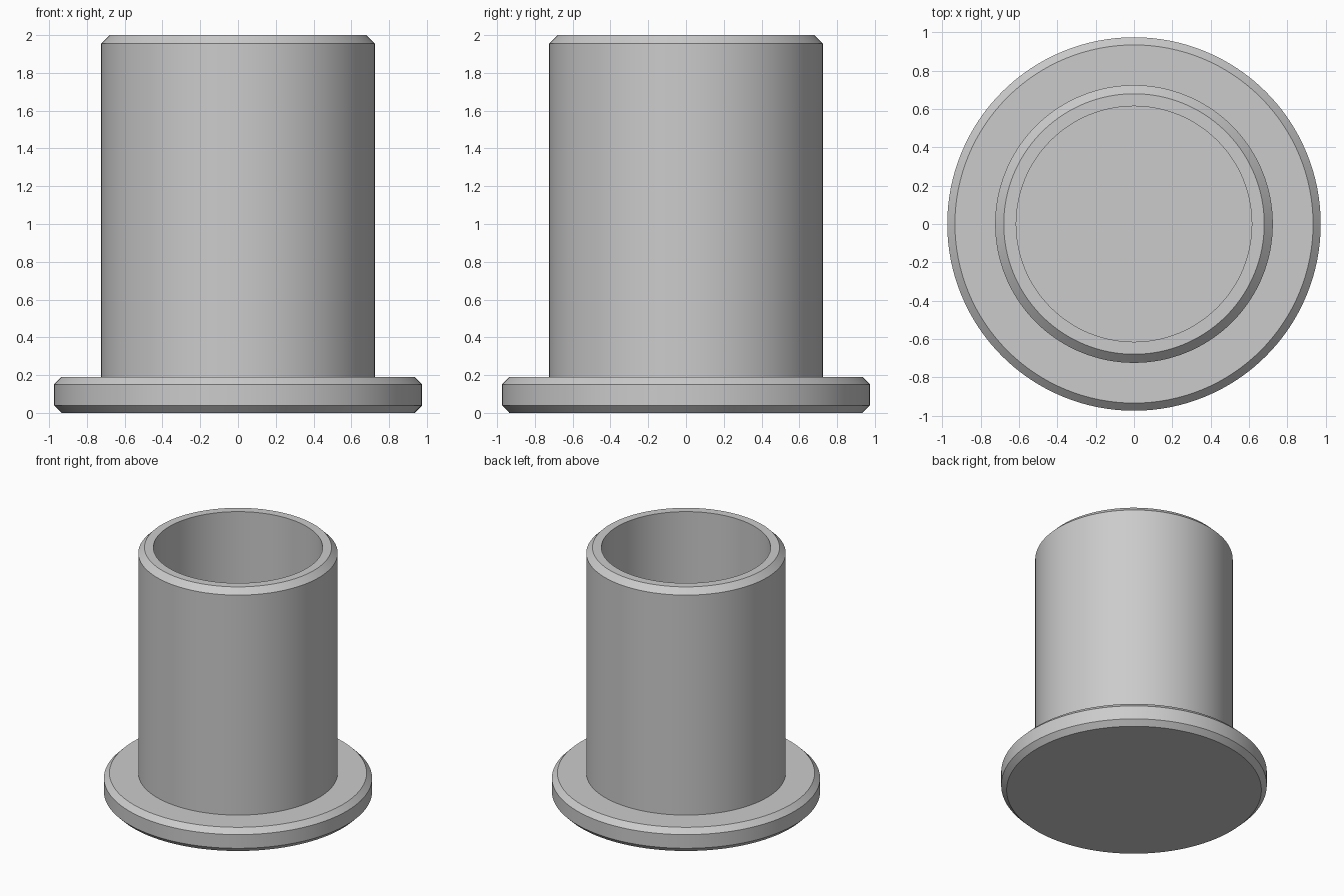
import bpy
import bmesh
from math import radians, tau

cube = bpy.data.objects.get("Cube")
if cube:
    bpy.data.objects.remove(cube, do_unlink=True)

SEGMENTS = 128
HEIGHT = 2.0
FLANGE_R, FLANGE_H, FLANGE_BEVEL = 0.975, 0.19, 0.04
TUBE_R, BORE_R, TUBE_BEVEL = 0.725, 0.615, 0.045
FLOOR_Z = FLANGE_H

# Plain grey metal
grey = bpy.data.materials.new("plain grey")
grey.use_nodes = True
colour = (0.6, 0.6, 0.6, 1.0)
grey.diffuse_color = colour
grey.node_tree.nodes["Principled BSDF"].inputs["Base Color"].default_value = colour


def lathe(name, profile):
    """Revolve (radius, z) points about z, from axis to axis."""
    bm = bmesh.new()
    verts = [bm.verts.new((r, 0, z)) for r, z in profile]
    edges = [bm.edges.new(pair) for pair in zip(verts, verts[1:])]
    bmesh.ops.spin(bm, geom=verts + edges, cent=(0, 0, 0), axis=(0, 0, 1),
                   angle=tau, steps=SEGMENTS, use_duplicate=False)
    bmesh.ops.remove_doubles(bm, verts=bm.verts, dist=0.0001)
    bmesh.ops.recalc_face_normals(bm, faces=bm.faces)
    mesh = bpy.data.meshes.new(name)
    bm.to_mesh(mesh)
    bm.free()
    mesh.materials.append(grey)
    obj = bpy.data.objects.new(name, mesh)
    bpy.context.collection.objects.link(obj)
    bpy.ops.object.select_all(action="DESELECT")
    obj.select_set(True)
    bpy.context.view_layer.objects.active = obj
    bpy.ops.object.shade_smooth_by_angle(angle=radians(30))
    return obj


# Flanged cup: bevelled flange, tube with bevelled rim, blind bore
flange = [
    (0, 0),
    (FLANGE_R - FLANGE_BEVEL, 0),
    (FLANGE_R, FLANGE_BEVEL),
    (FLANGE_R, FLANGE_H - FLANGE_BEVEL),
    (FLANGE_R - FLANGE_BEVEL, FLANGE_H),
]
tube = [
    (TUBE_R, FLANGE_H),
    (TUBE_R, HEIGHT - TUBE_BEVEL),
    (TUBE_R - TUBE_BEVEL, HEIGHT),
]
bore = [(BORE_R, HEIGHT), (BORE_R, FLOOR_Z), (0, FLOOR_Z)]
lathe("flanged_sleeve", flange + tube + bore)
